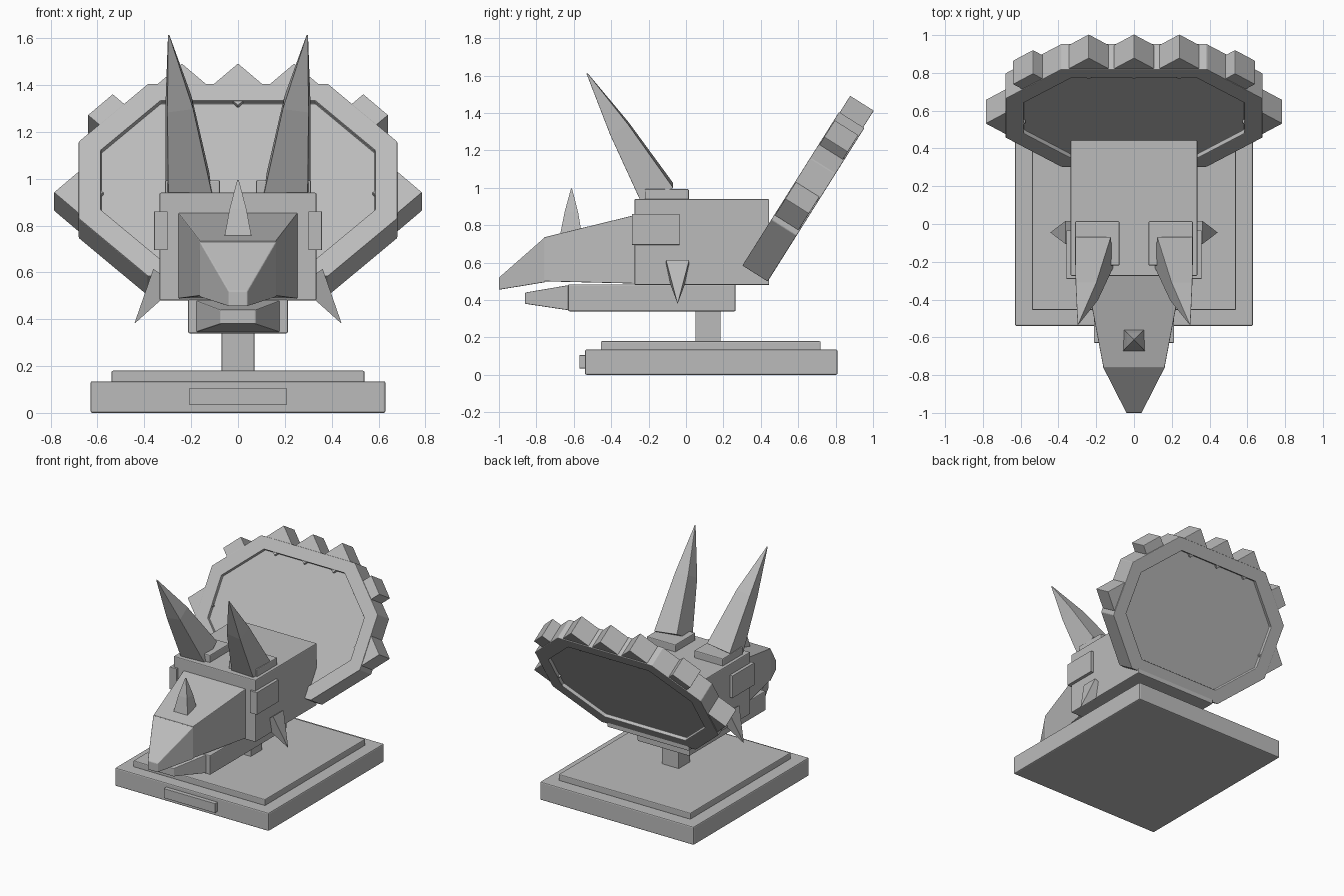
import bpy, bmesh, math
from mathutils import Vector

if "Cube" in bpy.data.objects:
    bpy.data.objects.remove(bpy.data.objects["Cube"])

stone = bpy.data.materials.new("grey stone")
stone.diffuse_color = (0.5, 0.5, 0.5, 1)
stone.use_nodes = True
stone.node_tree.nodes["Principled BSDF"].inputs["Base Color"].default_value = stone.diffuse_color


def loft(name, rings, bevel=0.0):
    """Skin a list of equal-length rings, capping both ends."""
    bm = bmesh.new()
    vr = [[bm.verts.new(p) for p in r] for r in rings]
    n = len(vr[0])
    for a, b in zip(vr, vr[1:]):
        for i in range(n):
            j = (i + 1) % n
            bm.faces.new((a[i], a[j], b[j], b[i]))
    bm.faces.new(vr[0][::-1])
    bm.faces.new(vr[-1])
    bmesh.ops.remove_doubles(bm, verts=bm.verts, dist=1e-5)
    bmesh.ops.recalc_face_normals(bm, faces=bm.faces)
    me = bpy.data.meshes.new(name)
    bm.to_mesh(me)
    bm.free()
    me.materials.append(stone)
    ob = bpy.data.objects.new(name, me)
    bpy.context.collection.objects.link(ob)
    if bevel:
        m = ob.modifiers.new("edge", "BEVEL")
        m.width = bevel
        m.segments = 2
        m.limit_method = "ANGLE"
    return ob


def section(x0, x1, y, z0, z1):
    return [(x0, y, z0), (x1, y, z0), (x1, y, z1), (x0, y, z1)]


def box(name, x0, x1, y0, y1, z0, z1, bevel=0.006):
    return loft(name, [section(x0, x1, y0, z0, z1), section(x0, x1, y1, z0, z1)], bevel)


def taper(name, a, b, bevel=0.004):
    """Symmetric block between two (half width, y, z0, z1) sections."""
    return loft(name, [section(-w, w, y, z0, z1) for w, y, z0, z1 in (a, b)], bevel)


def spike(name, points, halves, bevel=0.0):
    """Square spike through points, with a half width at each."""
    axis = (Vector(points[-1]) - Vector(points[0])).normalized()
    u = Vector((0, 1, 0)).cross(axis).normalized()
    w = axis.cross(u)
    rings = [[Vector(p) + u * h * i + w * h * j
              for i, j in ((-1, -1), (1, -1), (1, 1), (-1, 1))]
             for p, h in zip(points, halves)]
    return loft(name, rings, bevel)


# Stand
box("base", -0.63, 0.63, -0.54, 0.81, 0, 0.135, 0.008)
box("base_step", -0.54, 0.54, -0.455, 0.72, 0.13, 0.18)
box("blank_plaque", -0.21, 0.21, -0.57, -0.53, 0.035, 0.105, 0.002)
box("post", -0.07, 0.07, 0.05, 0.185, 0.17, 0.36, 0.004)

# Head
box("skull", -0.335, 0.335, -0.275, 0.445, 0.48, 0.94)
taper("snout", (0.255, -0.27, 0.488, 0.855), (0.162, -0.76, 0.50, 0.735))
taper("beak", (0.165, -0.755, 0.495, 0.735), (0.04, -1.0, 0.455, 0.52))
box("lower_jaw", -0.213, 0.213, -0.63, 0.265, 0.34, 0.484)
taper("jaw_tip", (0.18, -0.625, 0.345, 0.48), (0.075, -0.86, 0.38, 0.44))
spike("nose_horn", [(0, -0.615, 0.74), (0, -0.613, 0.87), (0, -0.612, 0.995)],
      [0.06, 0.036, 0.003])

# Paired parts
for s, side in ((-1, "left"), (1, "right")):
    xs = sorted((s * 0.30, s * 0.358))
    box("cheek_plate_" + side, *xs, -0.29, -0.035, 0.695, 0.86, 0.002)
    xs = sorted((s * 0.077, s * 0.312))
    box("horn_socket_" + side, *xs, -0.22, 0.015, 0.93, 0.993)
    spike("brow_horn_" + side,
          [(s * 0.21, -0.15, 0.965), (s * 0.25, -0.357, 1.318), (s * 0.296, -0.53, 1.613)],
          [0.095, 0.056, 0.003], 0.004)
    spike("cheek_spike_" + side, [(s * 0.31, -0.045, 0.58), (s * 0.441, -0.045, 0.383)],
          [0.062, 0.001])

# Frill plane: x across, v up the slope from its middle, d into its thickness
def on_frill(x, v, d):
    return (x, 0.56 + v * 0.533 + d * 0.846, 0.995 + v * 0.846 - d * 0.533)


def octagon(hx, hv, cx, cv, d):
    pts = ((cx, hv), (hx, cv), (hx, -cv), (cx, -hv),
           (-cx, -hv), (-hx, -cv), (-hx, cv), (-cx, hv))
    return [on_frill(x, v, d) for x, v in pts]


outer = (0.68, 0.485, 0.385, 0.195)
inner = (0.585, 0.40, 0.33, 0.15)
loft("frill", [octagon(*inner, 0.025), octagon(*inner, 0), octagon(*outer, 0),
               octagon(*outer, 0.16), octagon(*inner, 0.16), octagon(*inner, 0.135)], 0.004)

# Diamond studs along the frill rim
studs = [(0, 0.485)] + [(s * x, v) for s in (-1, 1)
                        for x, v in ((0.24, 0.485), (0.535, 0.33), (0.68, -0.06))]
for k, (cx, cv) in enumerate(studs):
    r = 0.106
    rings = [[on_frill(cx + r * math.cos(a * math.pi / 2), cv + r * math.sin(a * math.pi / 2), d)
              for a in range(4)] for d in (0.004, 0.153)]
    loft("frill_stud_%d" % (k + 1), rings, 0.003)
